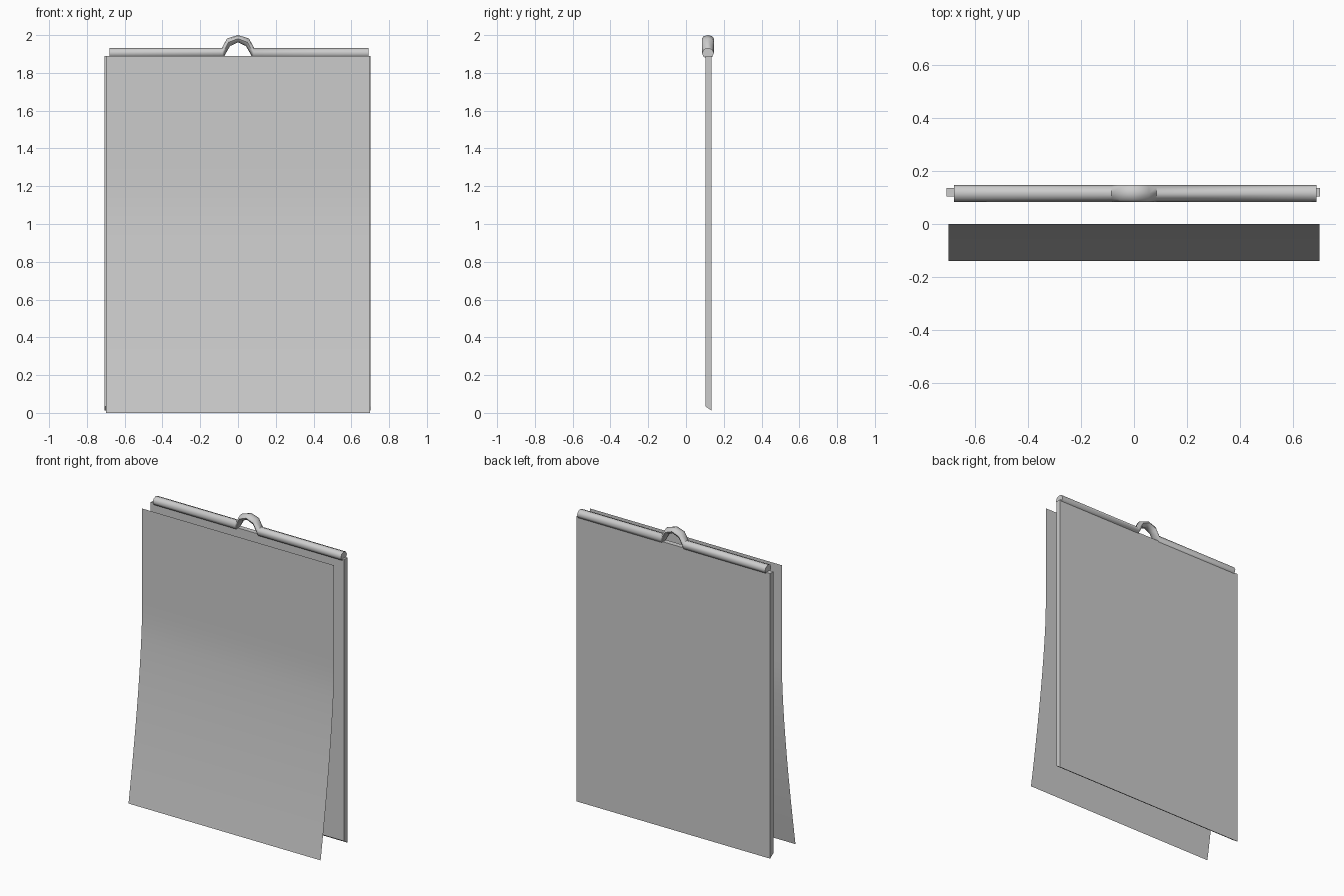
import bpy, math
from mathutils import Vector

if "Cube" in bpy.data.objects:
    bpy.data.objects.remove(bpy.data.objects["Cube"])


def make_object(name, verts, faces, smooth=False):
    mesh = bpy.data.meshes.new(name)
    mesh.from_pydata(verts, [], faces)
    mesh.update()
    obj = bpy.data.objects.new(name, mesh)
    bpy.context.collection.objects.link(obj)
    if smooth:
        bpy.ops.object.select_all(action='DESELECT')
        obj.select_set(True)
        bpy.context.view_layer.objects.active = obj
        bpy.ops.object.shade_smooth_by_angle(angle=math.radians(50))
    return obj


# Backing board: side profile (y, z) with a bevelled lower edge, extruded in x
profile = [(0.103, 0.034), (0.136, 0.012), (0.136, 1.89), (0.103, 1.89)]
verts = [(x, y, z) for x in (-0.708, 0.702) for y, z in profile]
sides = [(i, i + 4, (i + 1) % 4 + 4, (i + 1) % 4) for i in range(4)]
make_object("backing_board", verts, sides + [(0, 1, 2, 3), (7, 6, 5, 4)])

# Front sheet: thin paper hanging straight, then curling forward at the bottom
rows = 20
verts = []
for i in range(rows + 1):
    t = i / rows
    u = max(0.0, (t - 0.38) / 0.62)
    verts += [(x, -0.14 * u ** 1.4, 1.89 * (1 - t)) for x in (-0.7, 0.7)]
faces = [(2 * i, 2 * i + 2, 2 * i + 3, 2 * i + 1) for i in range(rows)]
make_object("front_sheet", verts, faces, smooth=True)

# Hanger rod with a central loop: outer and inner (x, z) point at each station
left = [((-0.68, 1.933), (-0.68, 1.876)),
        ((-0.085, 1.933), (-0.08, 1.876)),
        ((-0.058, 1.982), (-0.042, 1.942))]
right = [((-a[0], a[1]), (-b[0], b[1])) for a, b in reversed(left[1:])]
stations = left + [((0, 2.0), (0, 1.962))] + right + [((0.69, 1.933), (0.69, 1.876))]
n = 8
verts = []
for outer, inner in stations:
    a = Vector((outer[0], 0.116, outer[1]))
    b = Vector((inner[0], 0.116, inner[1]))
    for k in range(n):
        ang = 2 * math.pi * k / n
        verts.append((a + b) / 2 + (a - b) / 2 * math.cos(ang)
                     + Vector((0, 0.032 * math.sin(ang), 0)))
faces = [(s * n + k, s * n + (k + 1) % n, (s + 1) * n + (k + 1) % n, (s + 1) * n + k)
         for s in range(len(stations) - 1) for k in range(n)]
last = (len(stations) - 1) * n
faces += [tuple(reversed(range(n))), tuple(range(last, last + n))]
rod = make_object("hanger_rod", verts, faces, smooth=True)

# Consistent outward normals on the solid parts
import bmesh
for name in ("backing_board", "hanger_rod"):
    mesh = bpy.data.objects[name].data
    bm = bmesh.new()
    bm.from_mesh(mesh)
    bmesh.ops.recalc_face_normals(bm, faces=bm.faces)
    bm.to_mesh(mesh)
    bm.free()
